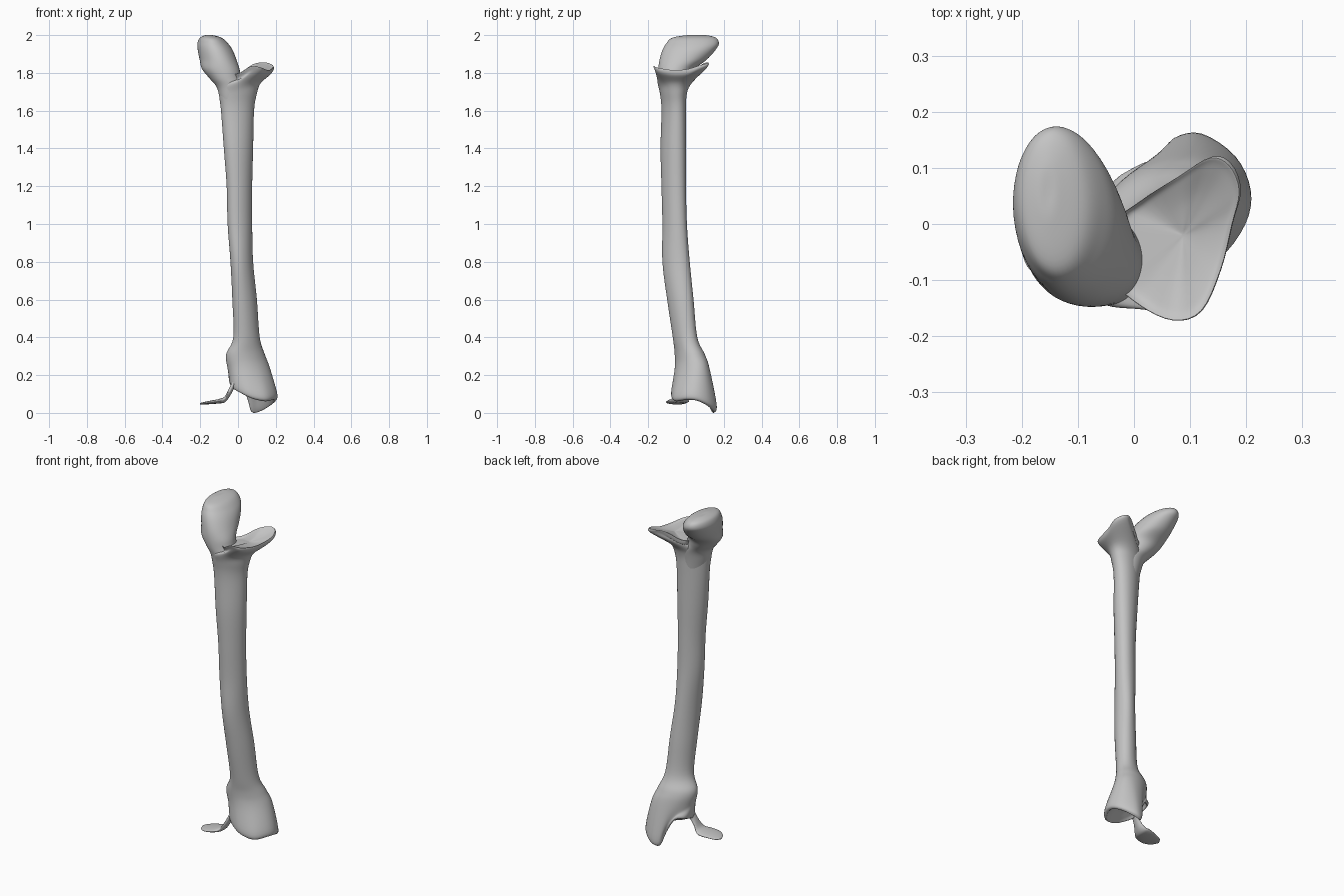
import bpy, bmesh, math
from mathutils import Vector

default_cube = bpy.data.objects.get("Cube")
if default_cube:
    bpy.data.objects.remove(default_cube, do_unlink=True)

SIDES = 12
START = math.radians(-118)

bone = bpy.data.materials.new("bone grey")
bone.use_nodes = True
bone.diffuse_color = (0.55, 0.55, 0.55, 1)
bone.node_tree.nodes["Principled BSDF"].inputs["Base Color"].default_value = bone.diffuse_color


def catmull(a, b, c, d, t):
    """Point on a smooth curve between b and c."""
    return 0.5 * (2 * b + (c - a) * t + (2 * a - 5 * b + 4 * c - d) * t * t
                  + (3 * b - a - 3 * c + d) * t ** 3)


def smooth_path(points, steps, closed):
    """Resample a list of points along a smooth curve through them."""
    count = len(points)

    def pick(i):
        return points[i % count] if closed else points[max(0, min(count - 1, i))]

    result = []
    for i in range(count if closed else count - 1):
        for s in range(steps):
            result.append(catmull(pick(i - 1), pick(i), pick(i + 1), pick(i + 2), s / steps))
    if not closed:
        result.append(points[-1])
    return result


def section(x0, x1, y0, y1, z, skew):
    """Level oval ring that fills the given bounds; skew leans it diagonally."""
    ring = []
    for i in range(SIDES):
        angle = START + math.tau * i / SIDES
        ring.append(Vector(((x0 + x1) / 2 + (x1 - x0) / 2 * math.cos(angle),
                            (y0 + y1) / 2 + (y1 - y0) / 2 * math.sin(angle + skew), z)))
    return ring


def upright_section(x, y, z, half_y, half_z):
    """Oval ring standing across the x axis."""
    angles = [math.tau * i / SIDES for i in range(SIDES)]
    return [Vector((x, y + half_y * math.cos(a), z + half_z * math.sin(a))) for a in angles]


def shrink(ring, factor, lift, level=0.0):
    """Copy of a ring drawn towards its middle, flattened and moved up."""
    middle = sum(ring, Vector()) / len(ring)
    copy = []
    for p in ring:
        q = middle + (p - middle) * factor
        q.z = p.z + (middle.z - p.z) * level + lift
        copy.append(q)
    return copy


def loft(name, rings, along=6, around=4):
    """Skin a smooth closed surface over the rings."""
    rounded = [smooth_path(r, around, True) for r in rings]
    columns = [smooth_path(list(c), along, False) for c in zip(*rounded)]
    bm = bmesh.new()
    grid = [[bm.verts.new(p) for p in column] for column in columns]
    for i, column in enumerate(grid):
        after = grid[(i + 1) % len(grid)]
        for j in range(len(column) - 1):
            bm.faces.new((column[j], after[j], after[j + 1], column[j + 1]))
    bm.faces.new([c[0] for c in grid])
    bm.faces.new([c[-1] for c in grid])
    bmesh.ops.recalc_face_normals(bm, faces=bm.faces)
    mesh = bpy.data.meshes.new(name)
    bm.to_mesh(mesh)
    bm.free()
    mesh.materials.append(bone)
    obj = bpy.data.objects.new(name, mesh)
    bpy.context.collection.objects.link(obj)
    bpy.ops.object.select_all(action="DESELECT")
    obj.select_set(True)
    bpy.context.view_layer.objects.active = obj
    bpy.ops.object.shade_smooth_by_angle(angle=math.radians(50))
    return obj


# Hollow lower joint: uneven rim with a low lobe at the back and an arch beside it
lower_rim = [Vector(p) for p in (
    (0.02, -0.07, 0.1), (0.08, -0.078, 0.075), (0.15, -0.06, 0.062), (0.197, 0, 0.07),
    (0.207, 0.06, 0.065), (0.18, 0.12, 0.04), (0.12, 0.16, 0.01), (0.07, 0.152, 0.008),
    (0.045, 0.12, 0.08), (0, 0.1, 0.155), (-0.045, 0.06, 0.16), (-0.035, -0.03, 0.13))]

# Dished upper flange
upper_rim = [Vector(p) for p in (
    (0.01, -0.145, 1.8), (0.07, -0.172, 1.835), (0.12, -0.155, 1.828), (0.155, -0.08, 1.815),
    (0.175, 0, 1.818), (0.188, 0.06, 1.835), (0.17, 0.105, 1.848), (0.135, 0.118, 1.855),
    (0.08, 0.085, 1.845), (0.01, 0.04, 1.8), (-0.03, 0, 1.79), (-0.03, -0.1, 1.79))]

# Shaft bounds from bottom to top
shaft = [section(*bounds, 0.29) for bounds in (
    (-0.055, 0.17, -0.06, 0.125, 0.235),
    (-0.063, 0.142, -0.06, 0.1, 0.31),
    (-0.025, 0.115, -0.07, 0.06, 0.4),
    (-0.03, 0.1, -0.1, 0.04, 0.6),
    (-0.04, 0.08, -0.125, 0.02, 0.8),
    (-0.055, 0.075, -0.125, 0.005, 1),
    (-0.06, 0.075, -0.13, 0, 1.2),
    (-0.075, 0.08, -0.135, 0, 1.4),
    (-0.09, 0.085, -0.13, 0, 1.6),
    (-0.1, 0.1, -0.138, 0.005, 1.69),
    (-0.09, 0.12, -0.15, 0.03, 1.745))]

loft("shaft_with_joints",
     [shrink(lower_rim, 0.03, 0.07, 1), shrink(lower_rim, 0.45, 0.055, 0.6),
      shrink(lower_rim, 0.78, 0.014), shrink(lower_rim, 0.92, 0),
      shrink(lower_rim, 1, 0.03, 0.15)]
     + shaft
     + [shrink(upper_rim, 0.94, -0.027), upper_rim, shrink(upper_rim, 0.88, -0.008),
        shrink(upper_rim, 0.5, -0.015, 0.5), shrink(upper_rim, 0.03, -0.018, 1)])

# Rounded head leaning out and back
loft("upper_head", [section(*bounds) for bounds in (
    (-0.065, 0.05, -0.115, -0.01, 1.56, 0.29),
    (-0.095, 0.05, -0.132, 0, 1.66, 0.25),
    (-0.113, 0.05, -0.142, 0.01, 1.725, 0.15),
    (-0.15, 0.02, -0.147, 0.02, 1.77, 0),
    (-0.19, 0.008, -0.147, 0.045, 1.82, -0.08),
    (-0.203, -0.008, -0.14, 0.11, 1.87, -0.08),
    (-0.213, -0.028, -0.125, 0.155, 1.92, -0.05),
    (-0.215, -0.052, -0.105, 0.174, 1.955, -0.05),
    (-0.203, -0.085, -0.075, 0.16, 1.985, -0.05),
    (-0.175, -0.13, 0, 0.11, 1.999, 0),
    (-0.155, -0.15, 0.05, 0.06, 2, 0))])

# Thin leaf reaching out from the lower joint
loft("lower_leaf", [upright_section(*oval) for oval in (
    (-0.015, -0.02, 0.17, 0.025, 0.03),
    (-0.045, -0.03, 0.11, 0.025, 0.025),
    (-0.07, -0.035, 0.072, 0.042, 0.016),
    (-0.1, -0.042, 0.062, 0.058, 0.012),
    (-0.15, -0.05, 0.055, 0.055, 0.009),
    (-0.187, -0.045, 0.05, 0.035, 0.006),
    (-0.202, -0.04, 0.048, 0.005, 0.003))])
